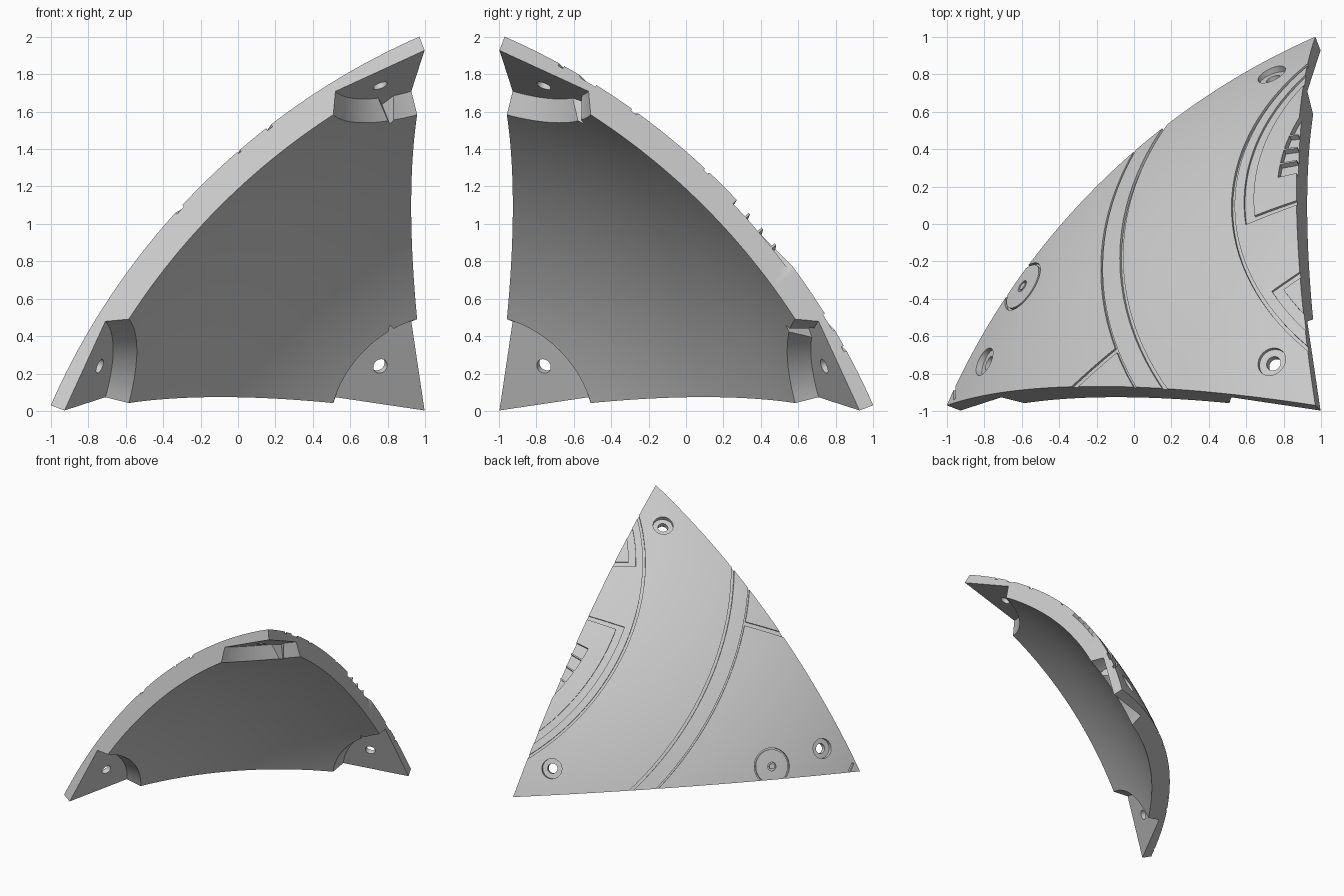
import bpy, bmesh, math
from mathutils import Vector, Matrix

if "Cube" in bpy.data.objects:
    bpy.data.objects.remove(bpy.data.objects["Cube"], do_unlink=True)

R_OUT, R_IN = 3.6, 3.44
CENTRE = Vector((2.172, -2.172, -1.172))       # centre of the sphere
TOP = Vector((-1.202, 1.202, 3.172)).normalized()
AXIS = Vector((-1, 1, 1)).normalized()          # three-fold axis of the panel
TURNS = [Matrix.Rotation(math.radians(120 * k), 4, AXIS) for k in range(3)]


def make_object(name, bm):
    bmesh.ops.recalc_face_normals(bm, faces=bm.faces)
    mesh = bpy.data.meshes.new(name)
    bm.to_mesh(mesh)
    bm.free()
    obj = bpy.data.objects.new(name, mesh)
    bpy.context.collection.objects.link(obj)
    return obj


# Curved triangular shell, bounded by great circles
def build_shell(n=40):
    bm = bmesh.new()
    corners = [m @ TOP for m in TURNS]
    grids = []
    for r in (R_OUT, R_IN):
        g = {}
        for i in range(n + 1):
            for j in range(n + 1 - i):
                d = corners[0] * i + corners[1] * j + corners[2] * (n - i - j)
                g[i, j] = bm.verts.new(d.normalized() * r)
        for i in range(n):
            for j in range(n - i):
                bm.faces.new((g[i, j], g[i + 1, j], g[i, j + 1]))
                if i + j < n - 1:
                    bm.faces.new((g[i + 1, j], g[i + 1, j + 1], g[i, j + 1]))
        grids.append(g)
    rim = [(i, 0) for i in range(n)] + [(n - i, i) for i in range(n)]
    rim += [(0, n - i) for i in range(n)]
    a, b = grids
    for p, q in zip(rim, rim[1:] + rim[:1]):
        bm.faces.new((a[p], a[q], b[q], b[p]))
    return make_object("shell_panel", bm)


shell = build_shell()
cutters = []


# Cutter following the sphere, in polar angles about an axis
def sector(axis, side, t0, t1, f0=0, f1=360, depth=0.015):
    up = axis.cross(side)
    full = f1 - f0 >= 360
    steps = max(6, int((f1 - f0) / 2.5))
    rows = max(1, int((t1 - t0) / 1.5))
    ts = [t0 + (t1 - t0) * k / rows for k in range(rows + 1)]
    section = [(t, R_OUT - depth) for t in ts] + [(t, R_OUT + 0.06) for t in ts[::-1]]
    bm = bmesh.new()
    rings = []
    for k in range(steps if full else steps + 1):
        f = math.radians(f0 + (f1 - f0) * k / steps)
        out = side * math.cos(f) + up * math.sin(f)
        rings.append([bm.verts.new((axis * math.cos(math.radians(t))
                                    + out * math.sin(math.radians(t))) * r)
                      for t, r in section])
    pairs = list(zip(rings, rings[1:]))
    if full:
        pairs.append((rings[-1], rings[0]))
    else:
        bm.faces.new(rings[0])
        bm.faces.new(rings[-1])
    m = len(section)
    for p, q in pairs:
        for k in range(m):
            bm.faces.new((p[k], p[(k + 1) % m], q[(k + 1) % m], q[k]))
    cutters.append(make_object("groove_cutter", bm))


# Cone or cylinder cutter with its outer end at a point
def cone(end, direction, r_low, r_high, depth, segments):
    bm = bmesh.new()
    turn = direction.to_track_quat('Z', 'Y').to_matrix().to_4x4()
    bmesh.ops.create_cone(bm, cap_ends=True, segments=segments, radius1=r_low,
                          radius2=r_high, depth=depth,
                          matrix=Matrix.Translation(end - direction * depth / 2) @ turn)
    cutters.append(make_object("corner_cutter", bm))


# Corner pockets with screw holes and counterbores
pad_normal = Vector((-0.4, 0.4, 1)).normalized()
pad_corner = Vector((-1.172, 1.172, 3.102))
hole = Vector((-1.412, 1.412, 2.912))
for m in TURNS:
    d = m @ pad_normal
    cone(m @ pad_corner, d, 0.683, 0.533, 0.3, 96)
    cone(m @ hole + d * 0.2, d, 0.04, 0.04, 0.4, 32)
    cone(m @ hole + d * 0.3, d, 0.08, 0.08, 0.26, 32)

# Small notches in two pocket walls, mirrored
for mirrored in (False, True):
    bm = bmesh.new()
    ends = []
    for x, y in ((0.77, -0.50), (0.74, -0.66), (0.89, -0.61)):
        p = Vector((x, y, 0)) - CENTRE
        p.z = 0
        p.z = (pad_corner - p).dot(pad_normal) / pad_normal.z
        ends += [p, p - pad_normal * 0.3]
    verts = [bm.verts.new(p.xzy if mirrored else p) for p in ends]
    bmesh.ops.convex_hull(bm, input=verts)
    cutters.append(make_object("notch_cutter", bm))

# Ring grooves and panel lines about the side axis
DISH = Vector((0, 1, 1)).normalized()
SIDE = Vector((-1, 0, 0))
if DISH.cross(SIDE).z < 0:
    FLIP = -1
else:
    FLIP = 1


def dish(t0, t1, f0, f1, depth=0.012):
    lo, hi = sorted((FLIP * f0, FLIP * f1))
    sector(DISH, SIDE, t0, t1, lo, hi, depth)


dish(38.3, 38.65, -75, 75, 0.015)
dish(40.55, 40.75, -75, 75)
dish(27.0, 27.3, -75, 75, 0.015)
dish(40.7, 62, 14.7, 15.5)
dish(60.3, 60.6, -8, 0.5)

# Outlined panels inside the ring
dish(25.2, 26.1, -60, 6)
dish(18, 25.3, 4.6, 6)
dish(25.2, 26.1, 25, 60)
dish(18, 25.3, 25, 26.4)

# Row of recessed windows
for f0, f1 in ((-8.5, -4.5), (-13, -9), (-17.5, -13.5), (-35, -18)):
    dish(17, 23, f0, f1, 0.03)

# Round port with a centre dot on the edge
port = Vector((-2.77, 1.84, 1.38)).normalized()
port_side = port.orthogonal().normalized()
sector(port, port_side, 2.15, 2.35)
sector(port, port_side, 0.35, 0.55)

# Cut everything from the shell
bpy.context.view_layer.objects.active = shell
for cutter in cutters:
    mod = shell.modifiers.new("cut", 'BOOLEAN')
    mod.operation = 'DIFFERENCE'
    mod.solver = 'EXACT'
    mod.object = cutter
    bpy.ops.object.modifier_apply(modifier=mod.name)
    bpy.data.objects.remove(cutter, do_unlink=True)
shell.data.transform(Matrix.Translation(CENTRE))

# Plain grey material
grey = bpy.data.materials.new("light_grey")
grey.use_nodes = True
colour = (0.6, 0.6, 0.6, 1)
grey.diffuse_color = colour
grey.node_tree.nodes["Principled BSDF"].inputs["Base Color"].default_value = colour
shell.data.materials.clear()
shell.data.materials.append(grey)
for poly in shell.data.polygons:
    poly.material_index = 0

for o in bpy.context.selected_objects:
    o.select_set(False)
shell.select_set(True)
bpy.ops.object.shade_smooth_by_angle(angle=math.radians(25))
